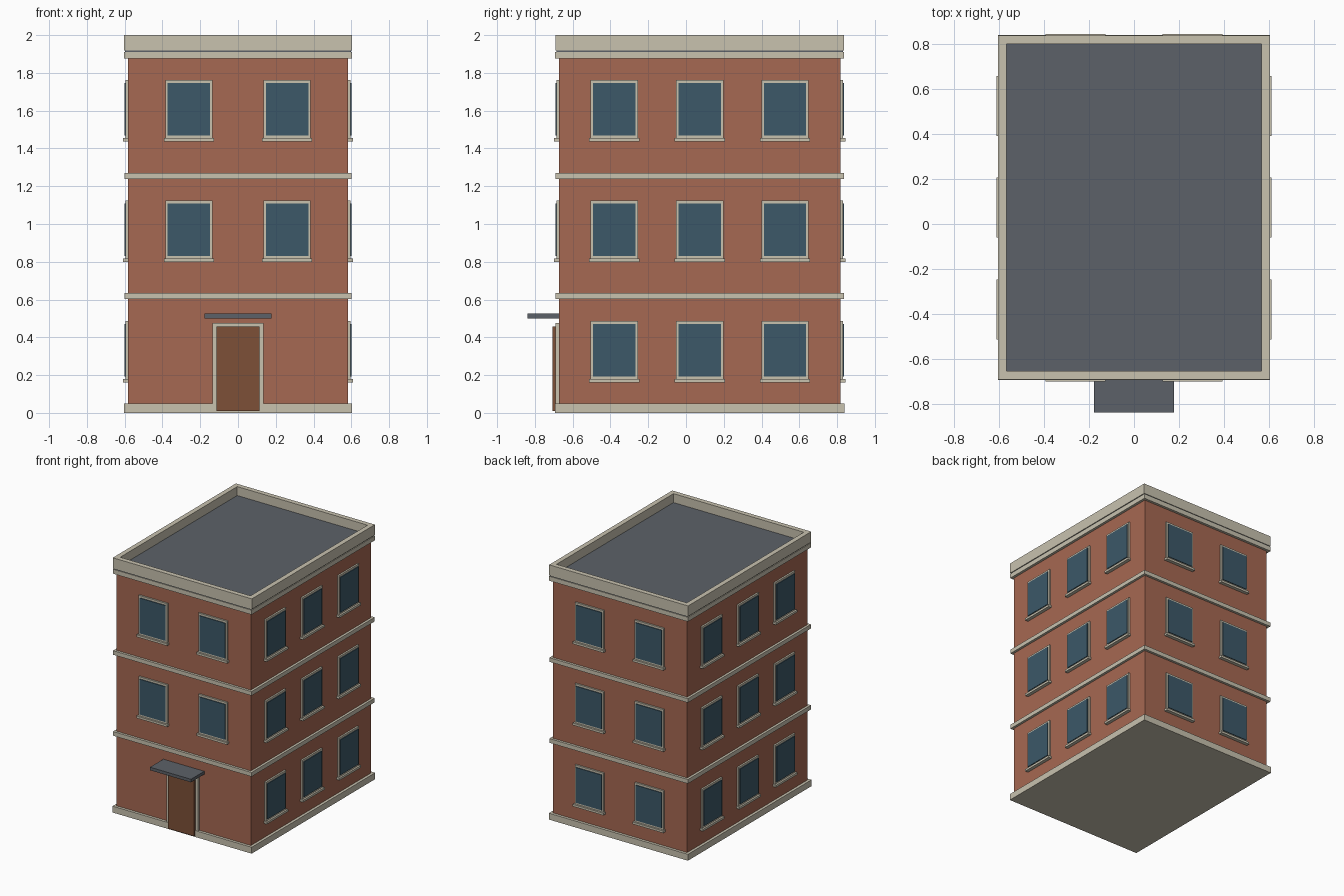
import bpy
import bmesh
from math import pi
from mathutils import Matrix, Vector

old = bpy.data.objects.get("Cube")
if old:
    bpy.data.objects.remove(old, do_unlink=True)


def material(name, rgb):
    m = bpy.data.materials.new(name)
    m.use_nodes = True
    m.diffuse_color = (*rgb, 1)
    bsdf = next(n for n in m.node_tree.nodes if n.type == "BSDF_PRINCIPLED")
    bsdf.inputs["Base Color"].default_value = (*rgb, 1)
    return m


BRICK = material("brick", (0.38, 0.138, 0.084))
STONE = material("pale stone", (0.578, 0.539, 0.429))
GLASS = material("window glass", (0.045, 0.098, 0.138))
WOOD = material("door wood", (0.205, 0.08, 0.038))
SLATE = material("roof slate", (0.107, 0.12, 0.138))


def mesh_from_boxes(name, boxes):
    """Boxes are (x range, y range, z range, material)."""
    mesh = bpy.data.meshes.new(name)
    bm = bmesh.new()
    for xr, yr, zr, mat in boxes:
        if mat.name not in mesh.materials:
            mesh.materials.append(mat)
        lo, hi = Vector((xr[0], yr[0], zr[0])), Vector((xr[1], yr[1], zr[1]))
        place = Matrix.Translation((lo + hi) / 2) @ Matrix.Diagonal((*(hi - lo), 1))
        verts = bmesh.ops.create_cube(bm, size=1, matrix=place)["verts"]
        for face in {f for v in verts for f in v.link_faces}:
            face.material_index = mesh.materials.find(mat.name)
    bm.to_mesh(mesh)
    bm.free()
    return mesh


def add(name, mesh, matrix=None):
    obj = bpy.data.objects.new(name, mesh)
    bpy.context.collection.objects.link(obj)
    if matrix:
        obj.matrix_world = matrix
    return obj


def around(half):
    return (-half, half)


# Building footprint
CY = 0.0725
HX, HY = 0.583, 0.745
FRONT = CY - HY
FLOOR = 0.638


def slab(name, out, z, mat):
    add(name, mesh_from_boxes(name, [
        (around(HX + out), (CY - HY - out, CY + HY + out), z, mat)]))


# Walls, plinth, floor bands and roof deck
slab("walls", 0, (0.02, 1.915), BRICK)
slab("plinth", 0.0215, (0, 0.05), STONE)
slab("lower_band", 0.019, (0.603, 0.636), STONE)
slab("upper_band", 0.019, (1.239, 1.271), STONE)
slab("cornice", 0.02, (1.876, 1.911), STONE)
slab("roof_deck", 0.014, (1.911, 1.93), SLATE)

# Parapet ring
ox, oy, wall = HX + 0.021, HY + 0.019, 0.038
pz = (1.918, 2.0)
rails = []
for s in (-1, 1):
    rails.append((sorted((s * ox, s * (ox - wall))), (CY - oy, CY + oy), pz, STONE))
    rails.append((around(ox - wall),
                  sorted((CY + s * oy, CY + s * (oy - wall))), pz, STONE))
add("parapet", mesh_from_boxes("parapet", rails))

# Window unit: wall plane at y = 0, facing -y, bottom of sill at z = 0
fw, gw, top = 0.125, 0.112, 0.324
window = mesh_from_boxes("window", [
    ((-fw, -gw), (-0.013, 0), (0.017, top), STONE),
    ((gw, fw), (-0.013, 0), (0.017, top), STONE),
    (around(gw), (-0.013, 0), (top - 0.016, top), STONE),
    (around(gw), (-0.013, 0), (0.017, 0.031), STONE),
    (around(0.133), (-0.027, 0), (0, 0.017), STONE),
    (around(gw), (-0.019, 0), (0.031, top - 0.016), GLASS),
])

# Windows on every wall and floor; the ground floor front holds the door
walls = [
    ("front", 0, HY, (-0.26, 0.26)),
    ("left", pi / 2, HX, (-0.452, 0, 0.452)),
    ("back", pi, HY, (-0.26, 0.26)),
    ("right", -pi / 2, HX, (-0.452, 0, 0.452)),
]
for side, angle, distance, offsets in walls:
    for floor in range(3):
        if side == "front" and floor == 0:
            continue
        for i, x in enumerate(offsets):
            place = (Matrix.Translation((0, CY, 0.162 + floor * FLOOR))
                     @ Matrix.Rotation(angle, 4, "Z")
                     @ Matrix.Translation((x, -distance, 0)))
            add(f"{side}_window_{floor + 1}_{i + 1}", window, place)

# Door, its surround and the canopy
dw, sw = 0.114, 0.135
sy = (FRONT - 0.019, FRONT)
add("door_surround", mesh_from_boxes("door_surround", [
    ((-sw, -dw), sy, (0.01, 0.475), STONE),
    ((dw, sw), sy, (0.01, 0.475), STONE),
    (around(dw), sy, (0.457, 0.475), STONE),
]))
add("door", mesh_from_boxes("door", [
    (around(dw), (FRONT - 0.034, FRONT), (0.01, 0.457), WOOD)]))
add("canopy", mesh_from_boxes("canopy", [
    (around(0.178), (-0.838, FRONT), (0.501, 0.525), SLATE)]))
